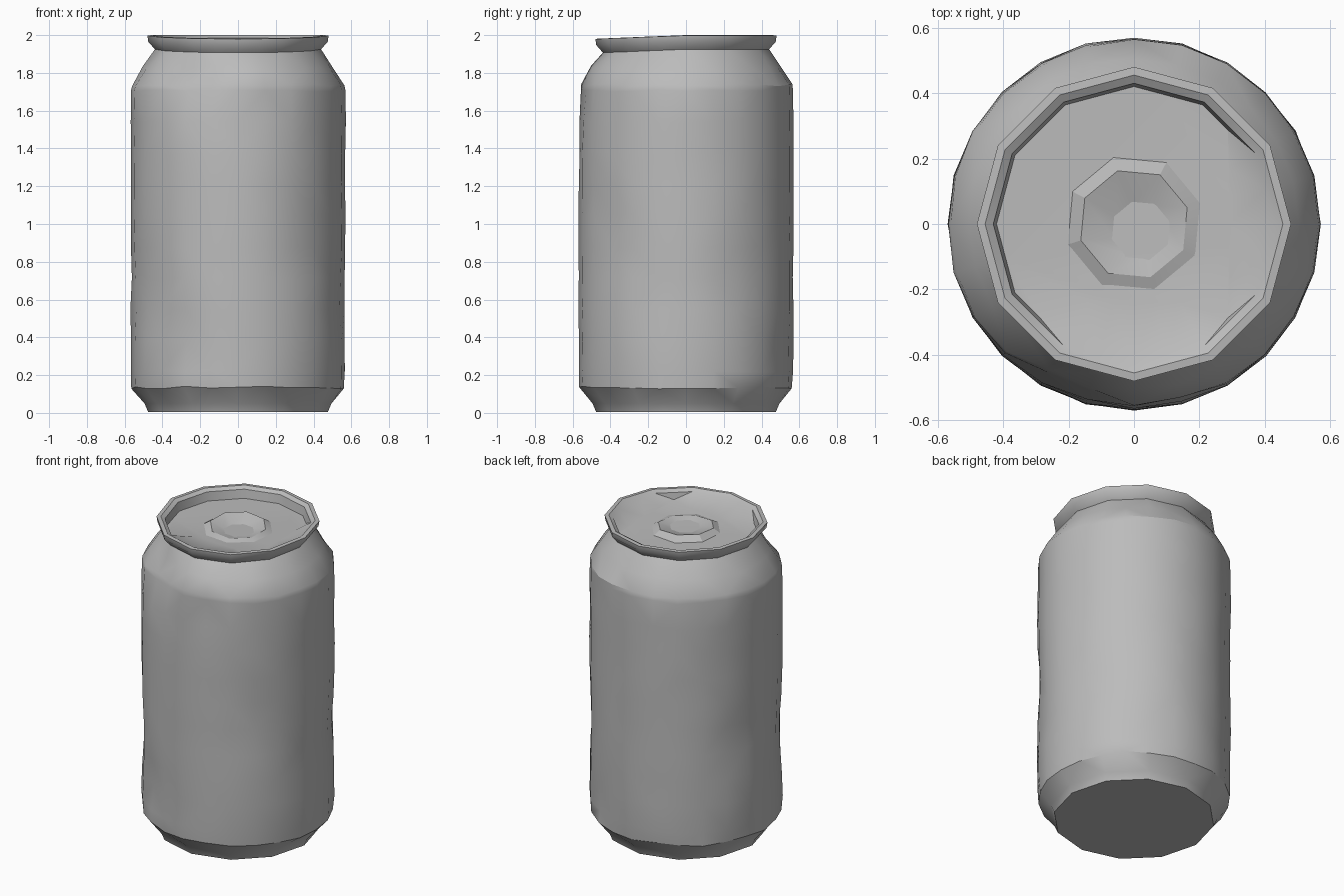
import bpy, bmesh, math, random
from math import sin, cos, pi, exp
from mathutils import Vector

random.seed(4)
if "Cube" in bpy.data.objects:
    bpy.data.objects.remove(bpy.data.objects["Cube"])

metal = bpy.data.materials.new("dull_grey_metal")
metal.use_nodes = True
grey = (0.5, 0.5, 0.5, 1)
metal.diffuse_color = grey
metal.node_tree.nodes["Principled BSDF"].inputs["Base Color"].default_value = grey

SIDES = 24
STEP = 2 * pi / SIDES


def finish(bm, name, angle):
    bmesh.ops.recalc_face_normals(bm, faces=bm.faces)
    mesh = bpy.data.meshes.new(name)
    bm.to_mesh(mesh)
    bm.free()
    obj = bpy.data.objects.new(name, mesh)
    bpy.context.collection.objects.link(obj)
    mesh.materials.append(metal)
    bpy.ops.object.select_all(action="DESELECT")
    obj.select_set(True)
    bpy.context.view_layer.objects.active = obj
    bpy.ops.object.shade_smooth_by_angle(angle=math.radians(angle))
    return obj


def bridge(bm, lower, upper):
    n = len(lower)
    for i in range(n):
        j = (i + 1) % n
        bm.faces.new((lower[i], lower[j], upper[j], upper[i]))


def coarse_ring(bm, radius, z, dip=0.0):
    """Ring with half as many corners, lower towards the front."""
    ring = []
    for i in range(SIDES):
        a = i * STEP
        r = radius * (cos(STEP) if i % 2 else 1)
        ring.append(bm.verts.new((r * cos(a), r * sin(a), z - dip * max(0, -sin(a)))))
    return ring


# Dents: angle in degrees, height, size, depth
DENTS = [(-112, 1.74, 0.13, 0.06), (-78, 1.66, 0.10, 0.025), (-105, 1.45, 0.16, 0.012),
         (-120, 0.42, 0.12, 0.025), (-40, 0.95, 0.14, 0.015), (-150, 0.65, 0.18, 0.02),
         (-15, 0.6, 0.14, 0.015), (30, 0.7, 0.16, 0.018), (160, 0.8, 0.15, 0.02),
         (60, 0.3, 0.13, 0.015), (-130, 1.86, 0.12, 0.035)]


def dent_depth(a, z):
    total = 0
    for deg, height, size, depth in DENTS:
        d = (a - math.radians(deg) + pi) % (2 * pi) - pi
        total += depth * exp(-((0.56 * d) ** 2 + (z - height) ** 2) / size ** 2)
    return total


def body_ring(bm, radius, z, wobble):
    ring = []
    for i in range(SIDES):
        a = i * STEP
        r = radius - dent_depth(a, z) + random.uniform(-wobble, wobble)
        ring.append(bm.verts.new((r * cos(a), r * sin(a), z + random.uniform(-2, 2) * wobble)))
    return ring


# Can shell: base, wall, shoulder, rolled rim and recessed lid
bm = bmesh.new()
rings = [coarse_ring(bm, 0.475, 0.004), coarse_ring(bm, 0.495, 0.05)]
rings.append(body_ring(bm, 0.562, 0.135, 0.004))
for k in range(10):
    rings.append(body_ring(bm, 0.568, 0.22 + k * 0.165, 0.003))
rings.append(body_ring(bm, 0.563, 1.735, 0.003))
rings.append(body_ring(bm, 0.505, 1.83, 0.004))
for radius, z in ((0.44, 1.925), (0.475, 1.965), (0.48, 1.998), (0.455, 2.0), (0.43, 1.985)):
    rings.append(coarse_ring(bm, radius, z, 0.018))

# Lid edge: steep at the back and left, a long ramp at the front and right
lid = []
for i in range(SIDES):
    a = i * STEP
    r = 0.42 * (cos(STEP) if i % 2 else 1)
    if cos(a) > 0.5:
        r = min(r, 0.29 / cos(a))
    if sin(a) < -0.8:
        r = min(r, 0.24 / -sin(a))
    lid.append(bm.verts.new((r * cos(a), r * sin(a), 1.93)))
rings.append(lid)
for lower, upper in zip(rings, rings[1:]):
    bridge(bm, lower, upper)
bm.faces.new(rings[0])
bm.faces.new(lid)
bmesh.ops.triangulate(bm, faces=[f for f in bm.faces if len(f.verts) == 4])
finish(bm, "can_shell", 32)

# Pull tab: a crooked ring sitting on the lid
bm = bmesh.new()
outer, crest, inner = [], [], []
for i in range(8):
    a = i * pi / 4 + 0.3
    d = Vector((cos(a), sin(a), 0))
    lift = 0.022 + 0.012 * cos(a - 2.2)
    outer.append(bm.verts.new(d * 0.215 + Vector((0, 0, 1.928))))
    crest.append(bm.verts.new(d * 0.17 + Vector((0, 0, 1.93 + lift))))
    inner.append(bm.verts.new(d * 0.085 + Vector((0.02, -0.02, 1.928))))
bridge(bm, outer, crest)
bridge(bm, crest, inner)
finish(bm, "pull_tab", 25)
